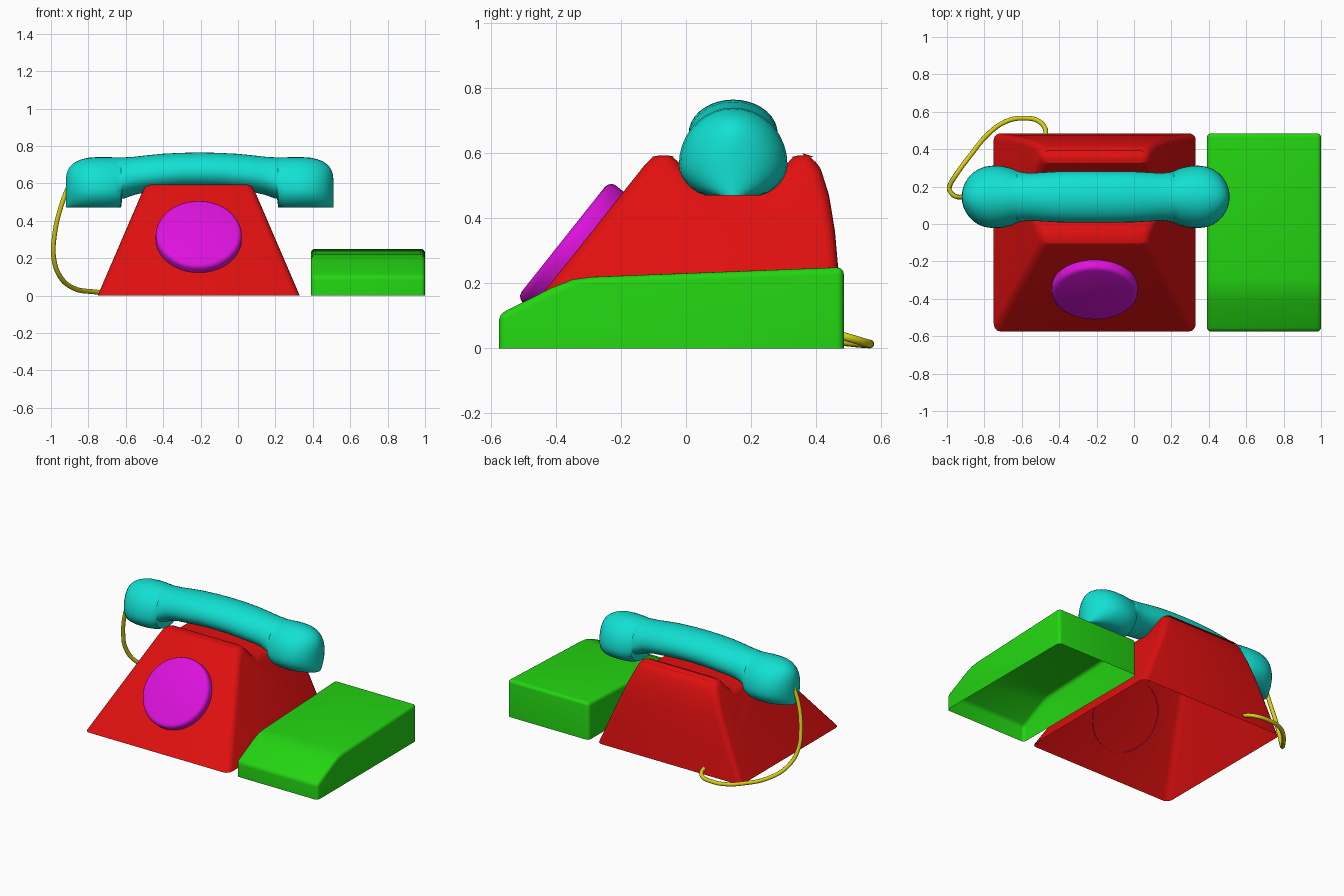
import bpy, bmesh, math
from mathutils import Vector

old = bpy.data.objects.get("Cube")
if old:
    bpy.data.objects.remove(old, do_unlink=True)


def material(name, rgb):
    m = bpy.data.materials.new(name)
    m.use_nodes = True
    m.diffuse_color = (*rgb, 1)
    m.node_tree.nodes["Principled BSDF"].inputs["Base Color"].default_value = (*rgb, 1)
    return m


RED = material("red", (0.75, 0.005, 0.005))
GREEN = material("green", (0.017, 0.67, 0.006))
TEAL = material("teal", (0.006, 0.75, 0.65))
MAGENTA = material("magenta", (0.72, 0.006, 0.72))
YELLOW = material("yellow", (0.7, 0.62, 0.01))


def finish(name, bm, mat, bevel=0.0, limit=35):
    """Turn a bmesh into a bevelled, smooth-shaded object."""
    bmesh.ops.recalc_face_normals(bm, faces=bm.faces)
    mesh = bpy.data.meshes.new(name)
    bm.to_mesh(mesh)
    bm.free()
    mesh.materials.append(mat)
    ob = bpy.data.objects.new(name, mesh)
    bpy.context.collection.objects.link(ob)
    bpy.ops.object.select_all(action='DESELECT')
    ob.select_set(True)
    bpy.context.view_layer.objects.active = ob
    if bevel:
        mod = ob.modifiers.new("bevel", 'BEVEL')
        mod.width = bevel
        mod.segments = 4
        mod.limit_method = 'ANGLE'
        mod.angle_limit = math.radians(limit)
        mod.use_clamp_overlap = False
        bpy.ops.object.modifier_apply(modifier=mod.name)
    bpy.ops.object.shade_smooth_by_angle(angle=math.radians(40))
    return ob


def shell(name, profile, cx, half_width, mat, bevel):
    """Side profile spanned across x, open underneath."""
    bm = bmesh.new()
    sides = [[bm.verts.new((cx + s * half_width(z), y, z)) for y, z in profile]
             for s in (-1, 1)]
    left, right = sides
    bm.faces.new(left)
    bm.faces.new(right)
    for i in range(len(profile) - 1):
        bm.faces.new((left[i], left[i + 1], right[i + 1], right[i]))
    return finish(name, bm, mat, bevel)


# Tapered body with a cradle dip between two ridges
body_profile = [(-0.575, 0), (-0.13, 0.56), (-0.1, 0.59), (-0.07, 0.6), (-0.045, 0.592),
                (-0.02, 0.57), (0.03, 0.5), (0.26, 0.5), (0.31, 0.567), (0.33, 0.59),
                (0.36, 0.6), (0.39, 0.59), (0.415, 0.55), (0.44, 0.47), (0.458, 0.36),
                (0.472, 0.2), (0.485, 0)]
BODY_X = -0.21
shell("body", body_profile, BODY_X, lambda z: 0.54 - 0.43 * z, RED, 0.035)

# Low side box with a sloping front
box_profile = [(-0.575, 0), (-0.575, 0.105), (-0.41, 0.188), (-0.35, 0.212),
               (-0.29, 0.22), (0.485, 0.25), (0.485, 0)]
shell("side_box", box_profile, 0.695, lambda z: 0.305, GREEN, 0.022)

# Round dial standing on the sloping front
slope = Vector((0, 0.445, 0.56)).normalized()
normal = Vector((0, -slope.z, slope.y))
across = Vector((1, 0, 0))
centre = Vector((BODY_X, -0.335, 0.302))
bm = bmesh.new()
rings = []
for radius, height in ((0.23, -0.004), (0.23, 0.032), (0.226, 0.043), (0.217, 0.051), (0.205, 0.054)):
    ring = []
    for k in range(40):
        a = math.tau * k / 40
        ring.append(bm.verts.new(centre + normal * height
                                 + (across * math.cos(a) + slope * math.sin(a)) * radius))
    rings.append(ring)
for lo, hi in zip(rings, rings[1:]):
    for k in range(40):
        j = (k + 1) % 40
        bm.faces.new((lo[k], lo[j], hi[j], hi[k]))
cap = bm.faces.new(rings[-1])
bmesh.ops.recalc_face_normals(bm, faces=bm.faces)
finish("dial", bm, MAGENTA)

# Handset half: distance from middle, half depth, top, waist height, drop below waist
stations = [(0, 0.137, 0.765, 0.66, 0.09), (0.1, 0.137, 0.763, 0.66, 0.093),
            (0.2, 0.136, 0.758, 0.65, 0.09), (0.29, 0.131, 0.749, 0.64, 0.088),
            (0.35, 0.127, 0.742, 0.63, 0.092), (0.4, 0.133, 0.739, 0.61, 0.09),
            (0.414, 0.137, 0.738, 0.6, 0.082), (0.42, 0.14, 0.738, 0.575, 0.107),
            (0.45, 0.153, 0.739, 0.568, 0.112), (0.5, 0.165, 0.74, 0.565, 0.113)]
for degrees in (0, 15, 28, 40, 50, 60, 69, 77, 83, 88):
    a = math.radians(degrees)
    stations.append((0.55 + 0.166 * math.sin(a), 0.167 * math.cos(a),
                     0.565 + 0.175 * math.sqrt(math.cos(a)), 0.565, 0.113))
mirrored = [(-u, *rest) for u, *rest in reversed(stations[1:])] + stations
bm = bmesh.new()
rings = []
STEPS = 36
for u, depth, top, waist, drop in mirrored:
    ring = []
    for k in range(STEPS):
        a = math.tau * k / STEPS
        s = math.sin(a)
        z = waist + s * (top - waist if s > 0 else drop)
        ring.append(bm.verts.new((u - 0.205, 0.145 + depth * math.cos(a), max(z, 0.47))))
    rings.append(ring)
for lo, hi in zip(rings, rings[1:]):
    for k in range(STEPS):
        j = (k + 1) % STEPS
        bm.faces.new((lo[k], lo[j], hi[j], hi[k]))
bm.faces.new(rings[0])
bm.faces.new(rings[-1])
finish("handset", bm, TEAL)

# Cord looping from the handset to the back of the body
cord_path = [(-0.9, 0.145, 0.6), (-0.945, 0.145, 0.48), (-0.98, 0.17, 0.33), (-0.985, 0.205, 0.2),
             (-0.95, 0.265, 0.1), (-0.88, 0.36, 0.04), (-0.77, 0.49, 0.02), (-0.68, 0.55, 0.014),
             (-0.59, 0.566, 0.014), (-0.51, 0.55, 0.018), (-0.475, 0.51, 0.03), (-0.472, 0.475, 0.04)]
curve = bpy.data.curves.new("cord", 'CURVE')
curve.dimensions = '3D'
curve.bevel_depth = 0.013
curve.bevel_resolution = 3
curve.resolution_u = 6
curve.use_fill_caps = True
spline = curve.splines.new('BEZIER')
spline.bezier_points.add(len(cord_path) - 1)
for point, co in zip(spline.bezier_points, cord_path):
    point.co = co
    point.handle_left_type = point.handle_right_type = 'AUTO'
curve.materials.append(YELLOW)
cord = bpy.data.objects.new("cord", curve)
bpy.context.collection.objects.link(cord)
